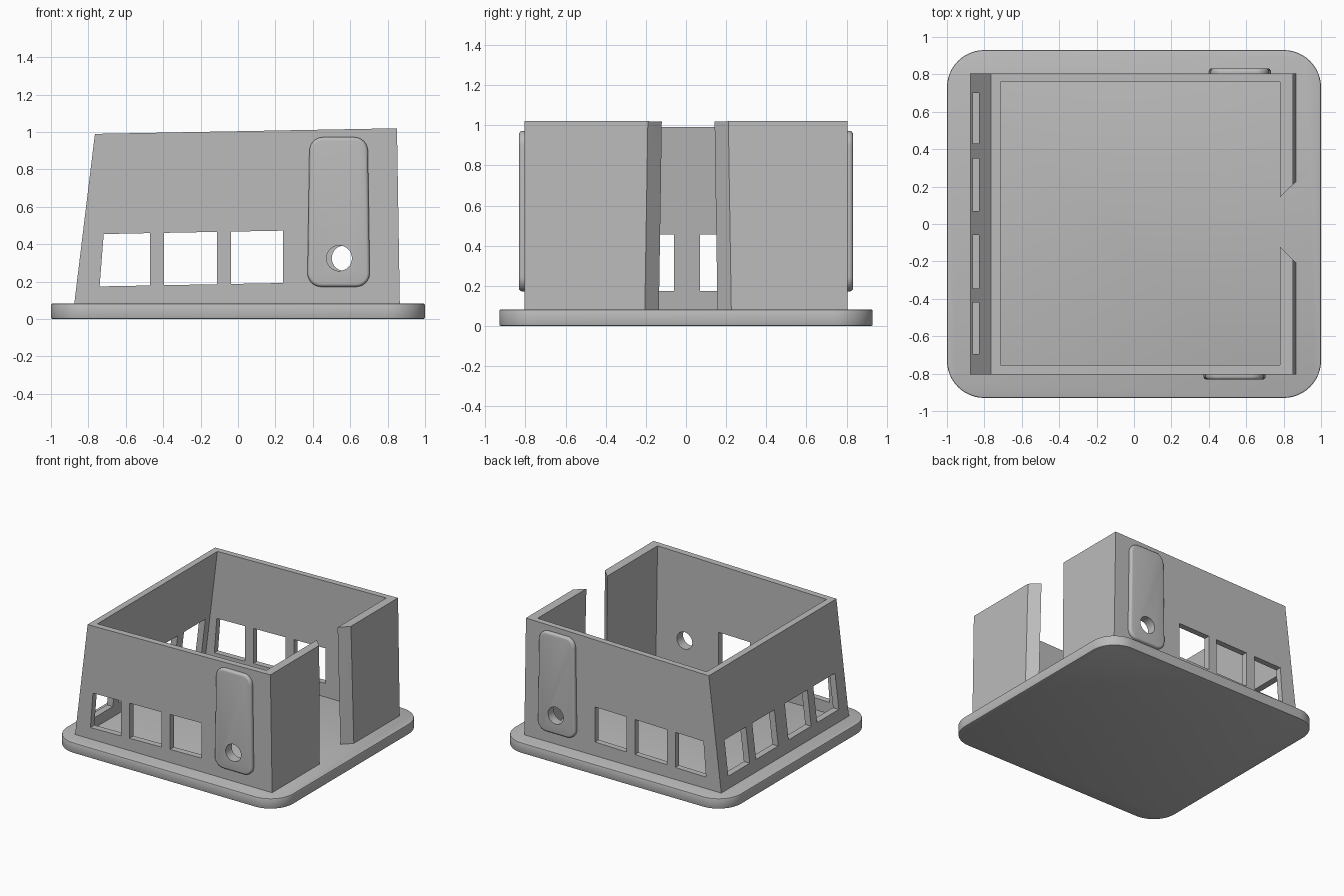
import bpy, bmesh, math

cube = bpy.data.objects.get("Cube")
if cube:
    bpy.data.objects.remove(cube, do_unlink=True)

grey = bpy.data.materials.new("plain grey")
grey.use_nodes = True
COLOUR = (0.5, 0.5, 0.5, 1)
grey.diffuse_color = COLOUR
grey.node_tree.nodes["Principled BSDF"].inputs["Base Color"].default_value = COLOUR

PLACE = {"x": lambda u, v, t: (t, u, v),
         "y": lambda u, v, t: (u, t, v),
         "z": lambda u, v, t: (u, v, t)}


def prism(name, outline, axis, start, end):
    """Extrude a closed 2D outline along an axis."""
    bm = bmesh.new()
    lo, hi = ([bm.verts.new(PLACE[axis](u, v, t)) for u, v in outline] for t in (start, end))
    bm.faces.new(lo)
    bm.faces.new(hi)
    n = len(outline)
    for i in range(n):
        j = (i + 1) % n
        bm.faces.new((lo[i], lo[j], hi[j], hi[i]))
    bmesh.ops.recalc_face_normals(bm, faces=bm.faces)
    mesh = bpy.data.meshes.new(name)
    bm.to_mesh(mesh)
    bm.free()
    mesh.materials.append(grey)
    obj = bpy.data.objects.new(name, mesh)
    bpy.context.collection.objects.link(obj)
    return obj


def rounded(cx, cy, w, h, r, steps=8, taper=0.0):
    """Rounded rectangle outline, narrower at the top by taper on each side."""
    pts = []
    for k, (sx, sy) in enumerate(((1, 1), (-1, 1), (-1, -1), (1, -1))):
        for i in range(steps + 1):
            a = math.pi / 2 * (k + i / steps)
            x = sx * (w / 2 - r) + r * math.cos(a)
            y = sy * (h / 2 - r) + r * math.sin(a)
            pts.append((cx + x * (1 - 2 * taper / w * (y / h + 0.5)), cy + y))
    return pts


def circle(cx, cy, r, n=32):
    return [(cx + r * math.cos(2 * math.pi * i / n), cy + r * math.sin(2 * math.pi * i / n))
            for i in range(n)]


def use(obj):
    bpy.ops.object.select_all(action="DESELECT")
    obj.select_set(True)
    bpy.context.view_layer.objects.active = obj


def cut(obj, cutter):
    mod = obj.modifiers.new("cut", "BOOLEAN")
    mod.operation, mod.solver, mod.object = "DIFFERENCE", "EXACT", cutter
    use(obj)
    bpy.ops.object.modifier_apply(modifier=mod.name)


def soften(obj, width, segments):
    mod = obj.modifiers.new("soft rim", "BEVEL")
    mod.width, mod.segments = width, segments
    mod.limit_method, mod.angle_limit = "ANGLE", math.radians(60)
    use(obj)
    bpy.ops.object.modifier_apply(modifier=mod.name)


def smooth(obj):
    use(obj)
    bpy.ops.object.shade_smooth_by_angle(angle=math.radians(35))


def left_x(z):
    return -0.875 + 0.1215 * (z - 0.085)


def right_x(z):
    return 0.865 - 0.016 * (z - 0.085)


def rise(x):
    return 0.0186 * x


# Base plate with rounded corners
base = prism("base_plate", rounded(0, 0, 2, 1.86, 0.2, 12), "z", 0, 0.083)
soften(base, 0.008, 2)
smooth(base)

# Walls: leaning shell, hollowed out
z0, top = 0.06, 1.004
walls = prism("walls", [(left_x(z0), z0), (right_x(z0), z0),
                        (0.85, top + rise(0.85)), (-0.765, top + rise(-0.765))],
              "y", -0.805, 0.805)
cutters = [prism("cavity_cutter", [(left_x(z) + 0.052, z) for z in (1.2, 0.04)]
                 + [(right_x(z) - 0.07, z) for z in (0.04, 1.2)], "y", -0.755, 0.758)]

# Doorway with splayed jambs in the right wall
cutters.append(prism("doorway_cutter", [(0.7, -0.05), (0.785, -0.125), (0.9, -0.24),
                                        (0.9, 0.26), (0.785, 0.147), (0.7, 0.07)],
                     "z", 0.04, 1.2))

# Side windows, cut through front and back walls
for a, b in ((-0.74, -0.47), (-0.395, -0.112), (-0.037, 0.24)):
    lean = 0.022 if a < -0.7 else 0
    lo, hi = 0.188, 0.468
    cutters.append(prism("side_window_cutter",
                         [(a, lo + rise(a)), (b, lo + rise(b)),
                          (b, hi + rise(b)), (a + lean, hi + rise(a))], "y", -1, 1))

# End windows in the sloping left wall
for a, b in ((-0.695, -0.42), (-0.345, -0.06), (0.07, 0.35), (0.43, 0.70)):
    cutters.append(prism("end_window_cutter",
                         [(a, 0.175), (b, 0.175), (b, 0.455), (a, 0.455)], "x", -1, -0.6))

# Raised rounded panels with a round hole, front and back
panels = []
for name, side, cx in (("front_panel", -1, 0.538), ("back_panel", 1, 0.566)):
    panel = prism(name, rounded(cx, 0.572, 0.335, 0.8, 0.075, 8, 0.012),
                  "y", side * 0.77, side * 0.832)
    soften(panel, 0.018, 4)
    hole = prism("hole_cutter", circle(cx + 0.003, 0.325, 0.068), "y", side * 0.7, side * 0.95)
    cut(panel, hole)
    cutters.append(hole)
    panels.append(panel)

# Keep the panels from showing on the inside of the walls
for cutter in cutters:
    cut(walls, cutter)
smooth(walls)
for panel in panels:
    smooth(panel)
for cutter in cutters:
    bpy.data.objects.remove(cutter, do_unlink=True)
